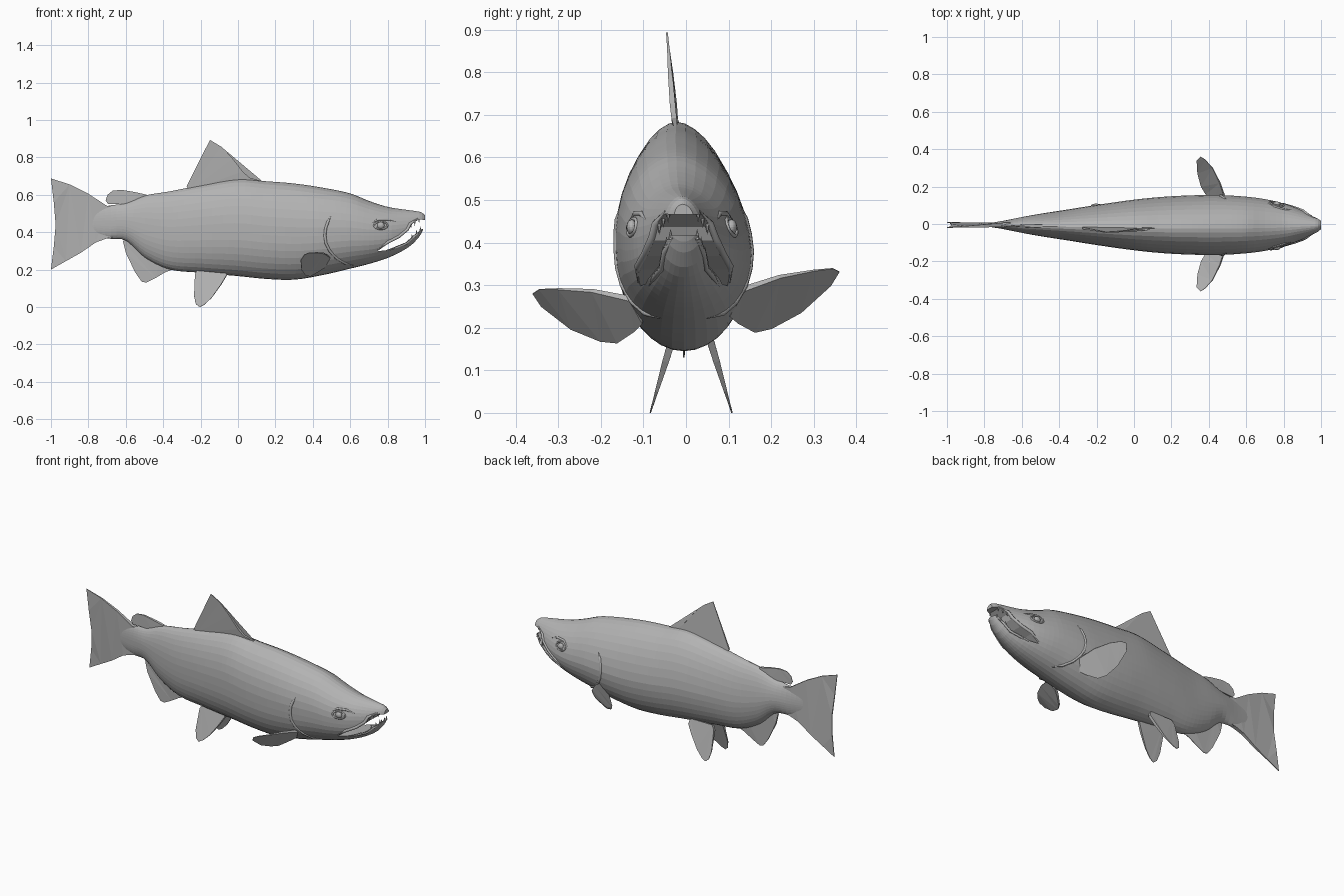
import bpy, bmesh, math
from mathutils import Vector

cube = bpy.data.objects.get("Cube")
if cube:
    bpy.data.objects.remove(cube, do_unlink=True)

grey = bpy.data.materials.new("fish grey")
grey.use_nodes = True
grey.diffuse_color = (0.45, 0.45, 0.45, 1)
grey.node_tree.nodes["Principled BSDF"].inputs["Base Color"].default_value = (0.45, 0.45, 0.45, 1)


def add_mesh(name, bm):
    bmesh.ops.recalc_face_normals(bm, faces=bm.faces)
    mesh = bpy.data.meshes.new(name)
    bm.to_mesh(mesh)
    bm.free()
    mesh.materials.append(grey)
    obj = bpy.data.objects.new(name, mesh)
    bpy.context.collection.objects.link(obj)
    return obj


# Body stations: x, belly height, back height, half width
STATIONS = [
    (-0.80, 0.40, 0.51, 0.006), (-0.70, 0.367, 0.54, 0.022), (-0.60, 0.355, 0.555, 0.042),
    (-0.50, 0.265, 0.595, 0.06), (-0.37, 0.202, 0.617, 0.08), (-0.20, 0.183, 0.65, 0.107),
    (0.0, 0.165, 0.683, 0.135), (0.15, 0.15, 0.672, 0.15), (0.30, 0.146, 0.66, 0.158),
    (0.45, 0.17, 0.638, 0.16), (0.60, 0.205, 0.607, 0.151), (0.70, 0.23, 0.567, 0.138),
    (0.80, 0.262, 0.535, 0.115), (0.88, 0.30, 0.522, 0.085), (0.94, 0.342, 0.514, 0.06),
    (0.98, 0.392, 0.506, 0.04), (1.0, 0.44, 0.49, 0.022)]


def slope(i, k):
    a, b = STATIONS[max(i - 1, 0)], STATIONS[min(i + 1, len(STATIONS) - 1)]
    return (b[k] - a[k]) / (b[0] - a[0])


def profile(x):
    """Smooth belly, back and half width at x."""
    i = 0
    while i < len(STATIONS) - 2 and x > STATIONS[i + 1][0]:
        i += 1
    p, q = STATIONS[i], STATIONS[i + 1]
    d = q[0] - p[0]
    t = min(max((x - p[0]) / d, 0), 1)
    s = 1 - t
    return [p[k] * (1 + 2 * t) * s * s + q[k] * (3 - 2 * t) * t * t
            + d * t * s * (s * slope(i, k) - t * slope(i + 1, k)) for k in (1, 2, 3)]


def skin(x, angle):
    """Point on the egg-shaped cross-section."""
    low, high, w = profile(x)
    mid = low + 0.45 * (high - low)
    c, s = math.cos(angle), math.sin(angle)
    power = 1.12 if s > 0 else 1.0
    y = math.copysign(abs(c) ** power, c) * w - 0.005 - 0.12 * w * max(s, 0)
    return Vector((x, y, mid + s * ((high - mid) if s > 0 else (mid - low))))


def on_side(x, z, side, out=0.0):
    """Point on the flank at a given height."""
    low, high, w = profile(x)
    mid = low + 0.45 * (high - low)
    s = (z - mid) / ((high - mid) if z > mid else (mid - low))
    a = math.asin(max(-1, min(1, s)))
    p = skin(x, a if side > 0 else math.pi - a)
    p.y += side * out
    return p


# Body loft
SIDES = 36
bm = bmesh.new()
rings = []
xs = [-0.80 + 0.03 * i for i in range(60)] + [0.985, 1.0]
for x in xs:
    rings.append([bm.verts.new(skin(x, math.tau * k / SIDES)) for k in range(SIDES)])
for a, b in zip(rings, rings[1:]):
    for k in range(SIDES):
        n = (k + 1) % SIDES
        bm.faces.new((a[k], a[n], b[n], b[k]))
bm.faces.new(rings[0])
bm.faces.new(rings[-1])
body = add_mesh("body", bm)

# Mouth opening cut between the jaws
upper = [(0.745, 0.298), (0.80, 0.337), (0.86, 0.368), (0.905, 0.405), (0.92, 0.437), (0.965, 0.467), (1.1, 0.462)]
lower = [(1.1, 0.425), (0.982, 0.417), (0.945, 0.385), (0.90, 0.345), (0.85, 0.325), (0.79, 0.303)]
bm = bmesh.new()
face = bm.faces.new([bm.verts.new((x, -0.3, z)) for x, z in upper + lower])
move = bmesh.ops.extrude_face_region(bm, geom=[face])
bmesh.ops.translate(bm, vec=(0, 0.6, 0), verts=[v for v in move["geom"] if isinstance(v, bmesh.types.BMVert)])
cutter = add_mesh("mouth_cutter", bm)
cutter.hide_render = True
cut = body.modifiers.new("mouth", "BOOLEAN")
cut.object = cutter
cut.solver = "EXACT"
bpy.context.view_layer.objects.active = body
bpy.ops.object.modifier_apply(modifier="mouth")
bpy.data.objects.remove(cutter, do_unlink=True)


# Fins: thin plates that taper away from their root (first and last points)
def fin(name, points, normal, thick):
    pts = [Vector(p) for p in points]
    n = Vector(normal).normalized()
    root = (pts[0] + pts[-1]) / 2
    reach = max((p - root).length for p in pts)
    bm = bmesh.new()
    layers = []
    for sign in (-0.5, 0.5):
        layers.append([bm.verts.new(p + n * sign * thick * max(0.12, 1 - (p - root).length / reach))
                       for p in pts])
    faces = [bm.faces.new(layer) for layer in layers]
    for i in range(len(pts)):
        j = (i + 1) % len(pts)
        bm.faces.new((layers[0][i], layers[0][j], layers[1][j], layers[1][i]))
    bmesh.ops.triangulate(bm, faces=faces)
    return add_mesh(name, bm)


def upright(name, outline, y_at, thick):
    fin(name, [(x, y_at(x, z), z) for x, z in outline], (0, 1, 0), thick)


upright("dorsal_fin", [(-0.26, 0.62), (-0.275, 0.645), (-0.15, 0.893), (-0.09, 0.857), (-0.03, 0.795),
                       (0.025, 0.725), (0.06, 0.692), (0.13, 0.672), (0.10, 0.64)],
        lambda x, z: -0.022 - 0.09 * (z - 0.64), 0.035)
upright("tail_fin", [(-0.66, 0.535), (-0.70, 0.54), (-0.80, 0.605), (-0.90, 0.655), (-1.0, 0.687), (-0.985, 0.56),
                     (-0.975, 0.44), (-0.985, 0.32), (-1.0, 0.20), (-0.92, 0.245), (-0.84, 0.29),
                     (-0.76, 0.345), (-0.70, 0.367), (-0.66, 0.375)],
        lambda x, z: -0.005 - 0.015 * math.sin(8 * (z - 0.44)) * (-0.7 - x) / 0.3, 0.03)
upright("adipose_fin", [(-0.49, 0.58), (-0.49, 0.60), (-0.54, 0.612), (-0.62, 0.626), (-0.67, 0.622), (-0.697, 0.60),
                        (-0.708, 0.57), (-0.695, 0.55), (-0.63, 0.552), (-0.56, 0.55)],
        lambda x, z: -0.01, 0.022)
upright("anal_fin", [(-0.56, 0.38), (-0.615, 0.352), (-0.60, 0.29), (-0.55, 0.185), (-0.515, 0.135), (-0.49, 0.13),
                     (-0.44, 0.155), (-0.39, 0.185), (-0.35, 0.20), (-0.42, 0.25)],
        lambda x, z: -0.005, 0.03)

pelvic = [(-0.215, 0.20), (-0.23, 0.175), (-0.235, 0.06), (-0.225, 0.015), (-0.205, 0.0), (-0.18, 0.012),
          (-0.14, 0.05), (-0.09, 0.12), (-0.06, 0.17), (-0.07, 0.20)]
pectoral = [(0.48, 0.10, 0.26), (0.49, 0.13, 0.268), (0.46, 0.22, 0.287), (0.42, 0.30, 0.291), (0.38, 0.345, 0.29),
            (0.355, 0.36, 0.28), (0.335, 0.34, 0.25), (0.34, 0.27, 0.197), (0.36, 0.20, 0.17),
            (0.385, 0.16, 0.167), (0.43, 0.12, 0.195), (0.46, 0.10, 0.215)]


# Tubes laid on the skin for seams, lips and eyelids
def tube(name, points, radius, closed=False):
    curve = bpy.data.curves.new(name, "CURVE")
    curve.dimensions = "3D"
    curve.bevel_depth = radius
    curve.bevel_resolution = 1
    line = curve.splines.new("POLY")
    line.points.add(len(points) - 1)
    line.use_cyclic_u = closed
    for i, p in enumerate(points):
        line.points[i].co = (*p, 1)
        end = i in (0, len(points) - 1) and not closed
        line.points[i].radius = 0.2 if end else 1
    curve.materials.append(grey)
    obj = bpy.data.objects.new(name, curve)
    bpy.context.collection.objects.link(obj)


gill = [(0.50, 0.49), (0.48, 0.455), (0.468, 0.42), (0.464, 0.38), (0.47, 0.34), (0.49, 0.30),
        (0.525, 0.262), (0.57, 0.235), (0.62, 0.222)]

for side, word in ((1, "left"), (-1, "right")):
    lift = 0.02 if side > 0 else 0
    slant = 0.13 if side > 0 else 0
    fin(word + "_pelvic_fin", [(x, 0.012 + side * (0.045 + 0.3 * (0.17 - z)), z) for x, z in pelvic],
        (0, 1, side * 0.3), 0.028)
    fin(word + "_pectoral_fin", [(x, side * y, z + lift + slant * (y - 0.12)) for x, y, z in pectoral],
        (-0.5, -side * 0.35, 0.8), 0.018)
    tube(word + "_gill_edge", [on_side(x, z, side, -0.002) for x, z in gill], 0.008)
    tube(word + "_upper_lip", [on_side(x, z + 0.008, side, -0.001) for x, z in upper[:-1]], 0.009)
    tube(word + "_lower_lip", [on_side(x, z - 0.006, side, -0.002) for x, z in lower[1:]], 0.007)
    tube(word + "_brow", [on_side(x, z, side, -0.002) for x, z in
                          [(0.71, 0.445), (0.75, 0.468), (0.80, 0.468), (0.86, 0.45)]], 0.007)
    # Eye and almond eyelid
    lid = [math.tau * k / 14 for k in range(14)]
    tube(word + "_eyelid", [on_side(0.763 + 0.036 * math.cos(a), 0.436 + 0.02 * math.sin(a), side) for a in lid],
         0.005, True)
    bm = bmesh.new()
    bmesh.ops.create_uvsphere(bm, u_segments=16, v_segments=10, radius=0.018)
    bmesh.ops.scale(bm, vec=(1.1, 0.7, 1), verts=bm.verts)
    bmesh.ops.translate(bm, vec=on_side(0.763, 0.436, side), verts=bm.verts)
    add_mesh(word + "_eye", bm)
    # Teeth along both jaws
    bm = bmesh.new()
    for x, z, up in ((0.925, 0.432, -1), (0.945, 0.447, -1), (0.968, 0.459, -1),
                     (0.93, 0.38, 1), (0.955, 0.402, 1), (0.975, 0.42, 1)):
        cone = bmesh.ops.create_cone(bm, segments=6, radius1=0.006, radius2=0, depth=0.026, cap_ends=True)["verts"]
        bmesh.ops.scale(bm, vec=(1, 1, up), verts=cone)
        bmesh.ops.translate(bm, vec=on_side(x, z, side, -0.009), verts=cone)
    add_mesh(word + "_teeth", bm)
